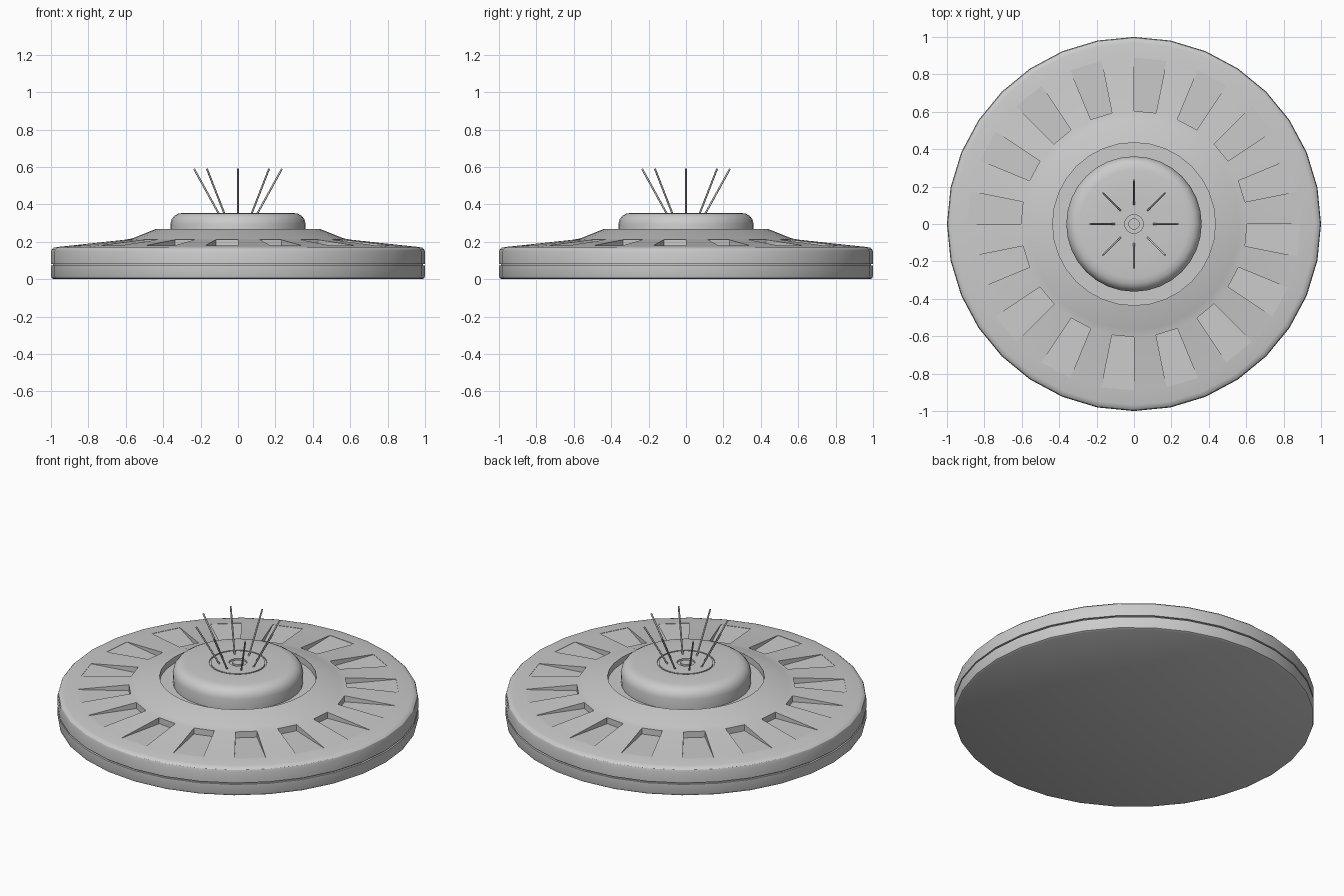
import bpy, bmesh, math
from mathutils import Vector

SIDES = 32
STEP = math.tau / SIDES

cube = bpy.data.objects.get("Cube")
if cube:
    bpy.data.objects.remove(cube, do_unlink=True)


def lathe(profile):
    """Revolve an (r, z) profile that starts and ends on the axis."""
    bm = bmesh.new()
    verts = [bm.verts.new((r, 0, z)) for r, z in profile]
    edges = [bm.edges.new(pair) for pair in zip(verts, verts[1:])]
    bmesh.ops.spin(bm, geom=verts + edges, axis=(0, 0, 1), cent=(0, 0, 0),
                   angle=math.tau, steps=SIDES, use_duplicate=False)
    bmesh.ops.remove_doubles(bm, verts=bm.verts, dist=0.0005)
    bmesh.ops.recalc_face_normals(bm, faces=bm.faces)
    return bm


def finish(bm, name, angle=30):
    mesh = bpy.data.meshes.new(name)
    bm.to_mesh(mesh)
    bm.free()
    obj = bpy.data.objects.new(name, mesh)
    bpy.context.collection.objects.link(obj)
    bpy.ops.object.select_all(action='DESELECT')
    obj.select_set(True)
    bpy.context.view_layer.objects.active = obj
    bpy.ops.object.shade_smooth_by_angle(angle=math.radians(angle))
    return obj


# Disc body with a side seam, sloping deck and recessed collar
body = lathe([
    (0, 0), (0.985, 0), (0.996, 0.006), (1, 0.018),
    (1, 0.073), (0.988, 0.073), (0.988, 0.082), (1, 0.082),
    (1, 0.145), (0.996, 0.159), (0.986, 0.168), (0.968, 0.172),
    (0.89, 0.18), (0.605, 0.211), (0.565, 0.218), (0.44, 0.268),
    (0.435, 0.268), (0.435, 0.23), (0, 0.23)])

# Sunken wedge slots in every other deck segment
slots = []
for face in body.faces:
    c = face.calc_center_median()
    segment = int((math.atan2(c.y, c.x) % math.tau) / STEP)
    if 0.7 < c.xy.length < 0.8 and c.z > 0.1 and segment % 2:
        slots.append(face)
for face in bmesh.ops.extrude_discrete_faces(body, faces=slots)["faces"]:
    for v in face.verts:
        v.co.z = 0.174 if v.co.xy.length < 0.7 else 0.178
finish(body, "disc_body")

# Central dome with engraved rings on its flat top
dome = lathe([
    (0, 0.225), (0.36, 0.225), (0.362, 0.295), (0.355, 0.32),
    (0.34, 0.339), (0.32, 0.35), (0.29, 0.355),
    (0.16, 0.355), (0.16, 0.347), (0.151, 0.347), (0.151, 0.355),
    (0.05, 0.355), (0.05, 0.345), (0.03, 0.345), (0.03, 0.355), (0, 0.355)])
finish(dome, "dome")

# Ring of slim rods leaning outward
for i in range(8):
    a = i * math.tau / 8
    out = Vector((math.cos(a), math.sin(a), 0))
    start = out * 0.1 + Vector((0, 0, 0.345))
    end = out * 0.235 + Vector((0, 0, 0.59))
    rod = bmesh.new()
    bmesh.ops.create_cone(rod, cap_ends=True, segments=8, radius1=0.005,
                          radius2=0.005, depth=(end - start).length)
    turn = (end - start).to_track_quat('Z', 'Y')
    bmesh.ops.rotate(rod, verts=rod.verts, matrix=turn.to_matrix())
    bmesh.ops.translate(rod, verts=rod.verts, vec=(start + end) / 2)
    finish(rod, f"rod_{i + 1}", 50)
